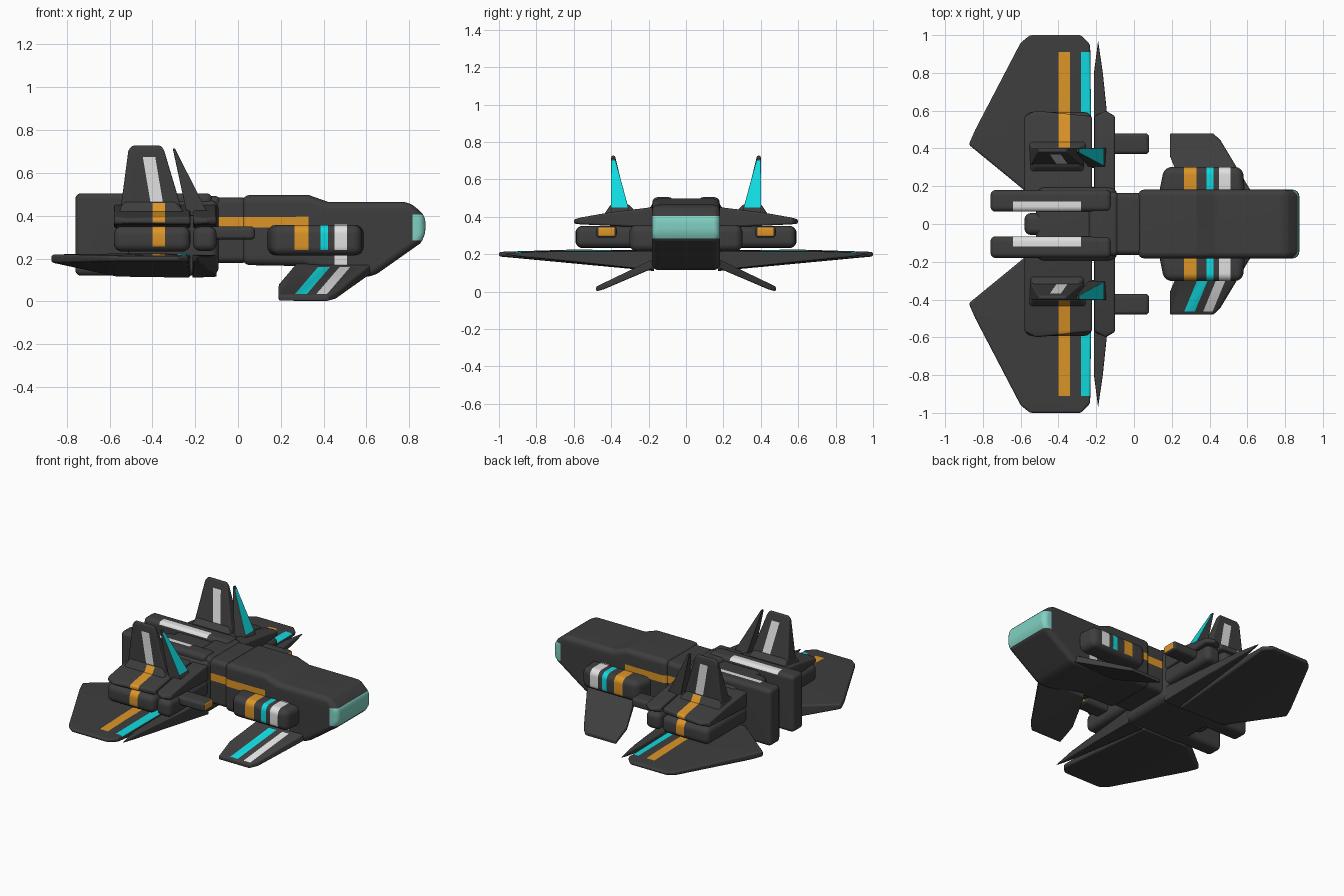
import bpy, bmesh, math
from mathutils import Vector

if "Cube" in bpy.data.objects:
    bpy.data.objects.remove(bpy.data.objects["Cube"])

X, Y, Z = Vector((1, 0, 0)), Vector((0, 1, 0)), Vector((0, 0, 1))


def material(name, col):
    m = bpy.data.materials.new(name)
    m.diffuse_color = (*col, 1)
    m.use_nodes = True
    m.node_tree.nodes["Principled BSDF"].inputs["Base Color"].default_value = m.diffuse_color
    return m


MATS = [material("dark grey hull", (0.048, 0.048, 0.048)),
        material("orange stripe", (0.72, 0.30, 0.02)),
        material("cyan stripe", (0.005, 0.70, 0.74)),
        material("white stripe", (0.75, 0.75, 0.75)),
        material("pale teal window", (0.22, 0.64, 0.55))]
ORANGE, CYAN, WHITE, TEAL = 1, 2, 3, 4


# Facing tests used by the paint rules
def up(n): return n.z > 0.3
def not_down(n): return n.z > -0.3
def side(n): return abs(n.y) > 0.5
def front(n): return n.x > 0.3
def any_way(n): return True


def finish(bm, name, bevel, rules=(), s=1):
    """Round the hard edges, cut and colour the stripes, optionally flip to -y."""
    bmesh.ops.recalc_face_normals(bm, faces=bm.faces)
    bmesh.ops.dissolve_limit(bm, angle_limit=0.02, verts=bm.verts, edges=bm.edges)
    edges = [e for e in bm.edges if e.calc_face_angle(0) > math.radians(22)]
    bmesh.ops.bevel(bm, geom=edges, offset=bevel, segments=4, profile=0.5,
                    affect='EDGES', clamp_overlap=True)
    for mat, bands, facing in rules:
        for axis, lo, hi in bands:
            for d in (lo, hi):
                bmesh.ops.bisect_plane(bm, geom=bm.verts[:] + bm.edges[:] + bm.faces[:],
                                       plane_co=axis * (d / axis.length_squared), plane_no=axis)
    bm.normal_update()
    for mat, bands, facing in rules:
        for f in bm.faces:
            c = f.calc_center_median()
            if facing(f.normal) and all(lo < axis.dot(c) < hi for axis, lo, hi in bands):
                f.material_index = mat
    if s < 0:
        for v in bm.verts:
            v.co.y *= -1
        bmesh.ops.reverse_faces(bm, faces=bm.faces[:])
    for f in bm.faces:
        f.smooth = True
    me = bpy.data.meshes.new(name)
    bm.to_mesh(me)
    bm.free()
    me.set_sharp_from_angle(angle=math.radians(40))
    for m in MATS:
        me.materials.append(m)
    ob = bpy.data.objects.new(name, me)
    bpy.context.collection.objects.link(ob)
    ob.modifiers.new("even_shading", 'WEIGHTED_NORMAL').keep_sharp = True
    return ob


def hull(name, pts, bevel, rules=(), s=1):
    bm = bmesh.new()
    for p in pts:
        bm.verts.new(p)
    bmesh.ops.convex_hull(bm, input=bm.verts[:])
    loose = [v for v in bm.verts if not v.link_faces]
    bmesh.ops.delete(bm, geom=loose, context='VERTS')
    return finish(bm, name, bevel, rules, s)


def box(name, x, y, z, bevel, rules=(), s=1):
    return hull(name, [(a, b, c) for a in x for b in y for c in z], bevel, rules, s)


def blade(name, plan, bevel, rules=(), s=1):
    """Wing-like part from plan points (x, y, middle height, half thickness)."""
    return hull(name, [(x, y, z + k * t) for x, y, z, t in plan for k in (-1, 1)],
                bevel, rules, s)


# Front fuselage: side profile extruded across y
profile = [(0.02, 0.17), (0.3, 0.165), (0.55, 0.115), (0.63, 0.115), (0.85, 0.27),
           (0.875, 0.30), (0.875, 0.40), (0.80, 0.465), (0.42, 0.465),
           (0.33, 0.497), (0.02, 0.497)]
bm = bmesh.new()
face = bm.faces.new([bm.verts.new((x, -0.182, z)) for x, z in profile])
out = bmesh.ops.extrude_face_region(bm, geom=[face])
bmesh.ops.translate(bm, vec=(0, 0.364, 0),
                    verts=[g for g in out["geom"] if isinstance(g, bmesh.types.BMVert)])
finish(bm, "front_fuselage", 0.035, [
    (ORANGE, [(X, -0.1, 0.33), (Z, 0.345, 0.395)], side),
    (ORANGE, [(X, 0.27, 0.33), (Z, 0.22, 0.396)], side),
    (WHITE, [(X, 0.45, 0.51), (Z, 0.17, 0.36)], side),
    (TEAL, [(X, 0.815, 1), (Z, 0.285, 0.405)], any_way)])

# Neck and rear body
box("neck", (-0.14, 0.05), (-0.165, 0.165), (0.18, 0.485), 0.03,
    [(ORANGE, [(X, -0.1, 0.1), (Z, 0.345, 0.395)], side)])
box("rear_body", (-0.52, -0.09), (-0.195, 0.195), (0.12, 0.475), 0.04)
box("tail_cone", (-0.58, -0.3), (-0.058, 0.058), (0.15, 0.47), 0.035)
box("rear_spine", (-0.24, -0.08), (-0.17, 0.17), (0.3, 0.493), 0.03)

wing_plan = [(-0.57, 0.17, 0.165, 0.05), (-0.875, 0.42, 0.20, 0.018), (-0.84, 0.50, 0.20, 0.02),
             (-0.60, 0.96, 0.20, 0.014), (-0.55, 1.0, 0.20, 0.012), (-0.28, 1.0, 0.20, 0.012),
             (-0.232, 0.95, 0.20, 0.014), (-0.40, 0.6, 0.195, 0.03),
             (-0.222, 0.17, 0.165, 0.055)]
slat_plan = [(-0.212, 0.17, 0.165, 0.055), (-0.1, 0.17, 0.165, 0.05), (-0.155, 0.6, 0.195, 0.022),
             (-0.165, 0.8, 0.2, 0.014), (-0.19, 0.97, 0.2, 0.005), (-0.212, 0.8, 0.2, 0.016)]
canard_plan = [(0.28, 0.14, 0.165, 0.025), (0.64, 0.14, 0.165, 0.025), (0.46, 0.44, 0.026, 0.014),
               (0.42, 0.48, 0.014, 0.013), (0.19, 0.48, 0.014, 0.013), (0.19, 0.36, 0.068, 0.014)]
orange_band = (ORANGE, [(X, -0.40, -0.34), (Y, 0.395, 0.91)], not_down)
slant, lean = X - 0.86 * Z, X + 0.17 * Z

for s, tag in ((1, "left"), (-1, "right")):
    # Tall engine slab with a white top stripe
    box(f"engine_{tag}", (-0.76, -0.12), (0.065, 0.18), (0.12, 0.505), 0.028,
        [(WHITE, [(X, -0.64, -0.28), (Y, 0.06, 0.12)], up)], s)
    # Main wing and its separate leading edge
    blade(f"wing_{tag}", wing_plan, 0.012,
          [orange_band, (CYAN, [(X, -0.28, -0.225), (Y, 0.4, 0.91)], up)], s)
    blade(f"wing_leading_edge_{tag}", slat_plan, 0.012, (), s)
    # Side nacelle and the sloped shoulder above it, each split by a thin gap
    box(f"nacelle_{tag}", (-0.58, -0.222), (0.15, 0.592), (0.232, 0.352), 0.04,
        [orange_band], s)
    box(f"nacelle_front_{tag}", (-0.21, -0.1), (0.15, 0.587), (0.235, 0.35), 0.035, (), s)
    for part, x0, x1, rules in (("shoulder", -0.58, -0.222, [orange_band]),
                                ("shoulder_front", -0.21, -0.1, ())):
        hull(f"{part}_{tag}", [(x, y, z) for x in (x0, x1) for y, z in
             ((0.15, 0.34), (0.15, 0.455), (0.40, 0.425), (0.57, 0.395), (0.57, 0.36))]
             + [(x0 + 0.06, 0.6, z) for z in (0.363, 0.385)], 0.014, rules, s)
    # Upright fin with a flared root
    hull(f"fin_root_{tag}", [(x, y, z) for z, x0, x1, y0, y1 in
         ((0.38, -0.57, -0.225, 0.22, 0.46), (0.47, -0.535, -0.29, 0.31, 0.40))
         for x in (x0, x1) for y in (y0, y1)], 0.015,
         [(ORANGE, [(X, -0.40, -0.34), (Y, 0.36, 0.5), (Z, 0.3, 0.46)], any_way)], s)
    hull(f"fin_{tag}", [(x, y, z) for z, x0, x1, y0, y1 in
         ((0.42, -0.55, -0.26, 0.305, 0.402), (0.52, -0.53, -0.29, 0.335, 0.402),
          (0.705, -0.512, -0.345, 0.375, 0.402), (0.727, -0.495, -0.36, 0.38, 0.398))
         for x in (x0, x1) for y in (y0, y1)], 0.014,
         [(WHITE, [(lean, -0.33, -0.272), (Z, 0.46, 0.675)], side)], s)
    # Fin leading blade, cyan towards the front
    hull(f"fin_blade_{tag}", [(x, y, z) for z, x0, x1, y0, y1 in
         ((0.40, -0.235, -0.135, 0.295, 0.402), (0.46, -0.25, -0.165, 0.315, 0.402),
          (0.715, -0.305, -0.295, 0.38, 0.40)) for x in (x0, x1) for y in (y0, y1)], 0.006,
         [(CYAN, [(Z, 0.45, 0.70)], front)], s)
    # Gun barrel with an orange muzzle
    box(f"barrel_{tag}", (-0.14, 0.08), (0.37, 0.48), (0.288, 0.35), 0.02,
        [(ORANGE, [(X, 0.06, 0.1), (Y, 0.383, 0.467), (Z, 0.298, 0.342)], front)], s)
    # Cheek pod with three stripes
    hull(f"cheek_pod_{tag}", [(x, y, z) for y, x0, x1 in ((0.15, 0.13, 0.59), (0.302, 0.16, 0.575))
         for x in (x0, x1) for z in (0.215, 0.357)], 0.04,
         [(ORANGE, [(X, 0.265, 0.33)], not_down), (CYAN, [(X, 0.385, 0.42)], not_down),
          (WHITE, [(X, 0.45, 0.51)], not_down)], s)
    # Drooping front winglet, striped on the right side only
    stripes = [(CYAN, [(slant, 0.236, 0.292), (Z, 0.035, 0.16)], up),
               (WHITE, [(slant, 0.336, 0.386), (Z, 0.035, 0.16)], up)] if s < 0 else ()
    blade(f"front_winglet_{tag}", canard_plan, 0.01, stripes, s)
